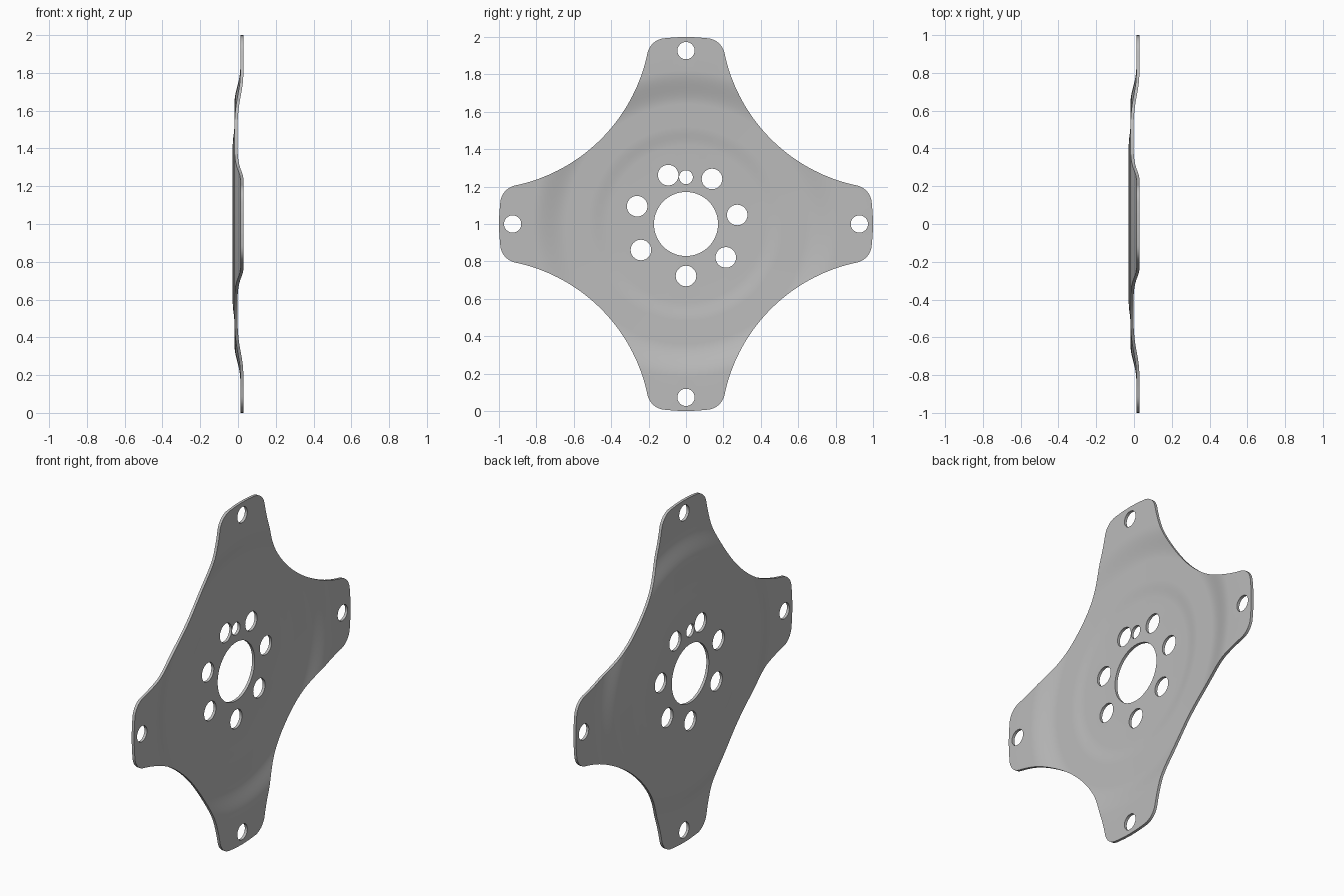
import bpy, bmesh, math
from math import cos, sin, pi, radians

cube = bpy.data.objects.get("Cube")
if cube:
    bpy.data.objects.remove(cube, do_unlink=True)

THICK = 0.016      # sheet thickness
BORE = 0.171       # centre hole radius


def new_object(name, bm):
    bmesh.ops.recalc_face_normals(bm, faces=bm.faces)
    mesh = bpy.data.meshes.new(name)
    bm.to_mesh(mesh)
    bm.free()
    ob = bpy.data.objects.new(name, mesh)
    bpy.context.collection.objects.link(ob)
    return ob


def arc(cy, cz, r, a0, a1, n):
    """Points on an arc in the (y, z) plane, angles in degrees."""
    return [(cy + r * cos(radians(a0 + (a1 - a0) * i / n)),
             cz + r * sin(radians(a0 + (a1 - a0) * i / n))) for i in range(n + 1)]


def prism(bm, points):
    """Extrude a (y, z) polygon along x, through the whole plate."""
    face = bm.faces.new([bm.verts.new((-0.2, y, z)) for y, z in points])
    ext = bmesh.ops.extrude_face_region(bm, geom=[face])
    bmesh.ops.translate(bm, vec=(0.4, 0, 0),
                        verts=[v for v in ext["geom"] if isinstance(v, bmesh.types.BMVert)])


def ease(r, r0, r1):
    t = min(max((r - r0) / (r1 - r0), 0), 1)
    return t * t * (3 - 2 * t)


def height(r):
    """Back surface of the pressed sheet at radius r."""
    return -0.028 + 0.009 * ease(r, 0.42, 0.52) + 0.031 * ease(r, 0.64, 0.82)


# Pressed sheet: a revolved profile with two ring-shaped steps
radii = [BORE, 0.42, 0.44, 0.46, 0.48, 0.50, 0.52, 0.64]
radii += [0.64 + 0.18 * i / 10 for i in range(1, 11)] + [1.1]
section = [(r, height(r)) for r in radii]
section += [(r, height(r) + THICK) for r in reversed(radii)]
SEG = 128
bm = bmesh.new()
rings = [[bm.verts.new((x, r * cos(2 * pi * k / SEG), r * sin(2 * pi * k / SEG)))
          for r, x in section] for k in range(SEG)]
for k in range(SEG):
    a, b = rings[k], rings[(k + 1) % SEG]
    for i in range(len(section)):
        j = (i + 1) % len(section)
        bm.faces.new((a[i], a[j], b[j], b[i]))
plate = new_object("drive_plate", bm)

# Four-armed outline: rounded arm corners joined by concave arcs
cy, cz, rc, c = 0.108, 0.893, 0.10, 1.1
R = math.hypot(c - cy, c - cz) - rc
lean = math.degrees(math.atan2(c - cz, c - cy))
quarter = [(0, 1.0), (0.06, 0.998)]
quarter += arc(cy, cz, rc, 86, lean, 10)
quarter += arc(c, c, R, 180 + lean, 270 - lean, 40)[1:]
quarter += arc(cz, cy, rc, 90 - lean, 4, 10)[1:]
quarter += [(0.998, 0.06)]
outline = []
for turn in range(4):
    for y, z in quarter:
        for _ in range(turn):
            y, z = z, -y
        outline.append((y, z))
bm = bmesh.new()
prism(bm, outline)
outline_cutter = new_object("outline_cutter", bm)

# Bolt holes: one per arm, seven around the bore, one small locating hole
bm = bmesh.new()
holes = [(0.927, 90 * k, 0.046) for k in range(4)]
holes += [(0.278, -90 + 50 * k, 0.055) for k in range(7)]
holes += [(0.25, 90, 0.037)]
for dist, ang, r in holes:
    a = radians(ang)
    prism(bm, arc(dist * cos(a), dist * sin(a), r, 0, 360, 40)[:-1])
hole_cutter = new_object("hole_cutter", bm)

# Cut the sheet and keep the finished mesh
for cutter, mode in ((outline_cutter, 'INTERSECT'), (hole_cutter, 'DIFFERENCE')):
    cutter.hide_render = True
    mod = plate.modifiers.new(mode.title(), 'BOOLEAN')
    mod.operation, mod.object, mod.solver = mode, cutter, 'EXACT'
bpy.context.view_layer.update()
done = bpy.data.meshes.new_from_object(
    plate.evaluated_get(bpy.context.evaluated_depsgraph_get()))
plate.modifiers.clear()
plate.data = done
done.name = "drive_plate"
for cutter in (outline_cutter, hole_cutter):
    bpy.data.objects.remove(cutter, do_unlink=True)
plate.location.z = 1.0

# Plain grey steel
steel = bpy.data.materials.new("grey_steel")
steel.use_nodes = True
colour = (0.5, 0.5, 0.5, 1)
steel.diffuse_color = colour
steel.node_tree.nodes["Principled BSDF"].inputs["Base Color"].default_value = colour
done.materials.clear()
done.materials.append(steel)

# Smooth pressings, crisp cut edges
bpy.ops.object.select_all(action='DESELECT')
plate.select_set(True)
bpy.context.view_layer.objects.active = plate
bpy.ops.object.shade_smooth_by_angle(angle=radians(30))
